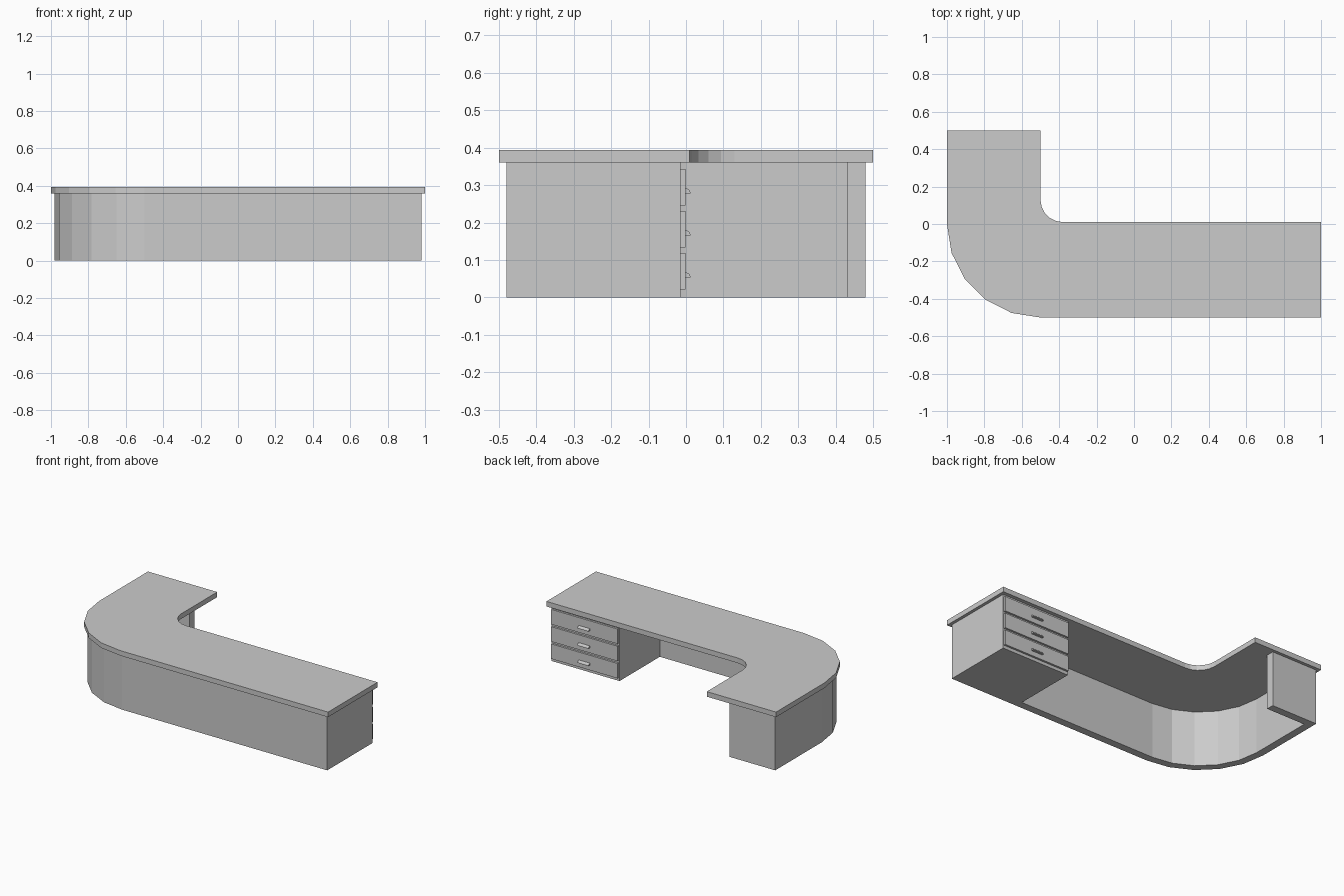
import bpy, bmesh
from math import cos, sin, radians
from mathutils import Vector

cube = bpy.data.objects.get("Cube")
if cube:
    bpy.data.objects.remove(cube, do_unlink=True)

grey = bpy.data.materials.new("desk grey")
grey.use_nodes = True
colour = (0.6, 0.6, 0.6, 1)
grey.diffuse_color = colour
grey.node_tree.nodes["Principled BSDF"].inputs["Base Color"].default_value = colour


def arc(cx, cy, r, start, end, steps=5):
    """Points along a circular arc, angles in degrees."""
    angles = [radians(start + (end - start) * i / steps) for i in range(steps + 1)]
    return [(cx + r * cos(a), cy + r * sin(a)) for a in angles]


def extrude_profile(name, points, depth):
    """Solid from a closed 3D profile pushed along a vector."""
    bm = bmesh.new()
    face = bm.faces.new([bm.verts.new(p) for p in points])
    result = bmesh.ops.extrude_face_region(bm, geom=[face], use_keep_orig=True)
    moved = [v for v in result["geom"] if isinstance(v, bmesh.types.BMVert)]
    bmesh.ops.translate(bm, verts=moved, vec=Vector(depth))
    bmesh.ops.recalc_face_normals(bm, faces=bm.faces)
    mesh = bpy.data.meshes.new(name)
    bm.to_mesh(mesh)
    bm.free()
    mesh.materials.append(grey)
    obj = bpy.data.objects.new(name, mesh)
    bpy.context.collection.objects.link(obj)
    return obj


def slab(name, outline, bottom, top):
    return extrude_profile(name, [(x, y, bottom) for x, y in outline], (0, 0, top - bottom))


# L-shaped worktop with a faceted outer corner and a small inner curve
worktop = [(-1, 0.5)] + arc(-0.5, 0, 0.5, 180, 270) + [(1, -0.5), (1, 0.01)]
worktop += arc(-0.38, 0.13, 0.12, 270, 180) + [(-0.5, 0.5)]
slab("worktop", worktop, 0.36, 0.393)

# Carcass: curved privacy panel, drawer pedestal and end panel in one outline
carcass = [(-0.98, 0.48)] + arc(-0.5, 0, 0.48, 180, 270)
carcass += [(0.98, -0.48), (0.98, -0.015), (0.49, -0.015), (0.49, -0.43)]
carcass += arc(-0.5, 0, 0.43, 270, 180)
carcass += [(-0.93, 0.43), (-0.65, 0.43), (-0.65, 0.48)]
slab("carcass", carcass, 0, 0.36)

# Three drawer fronts, each with a quarter-round pull
for i, level in enumerate(("lower", "middle", "upper")):
    base = 0.021 + i * 0.1125
    front = [(0.495, -0.015), (0.975, -0.015), (0.975, -0.002), (0.495, -0.002)]
    slab(level + "_drawer_front", front, base, base + 0.097)
    z = base + 0.032
    pull = [(0.695, -0.002, z)] + [(0.695, y, h) for y, h in arc(-0.002, z, 0.014, 0, 90)]
    extrude_profile(level + "_drawer_handle", pull, (0.08, 0, 0))
